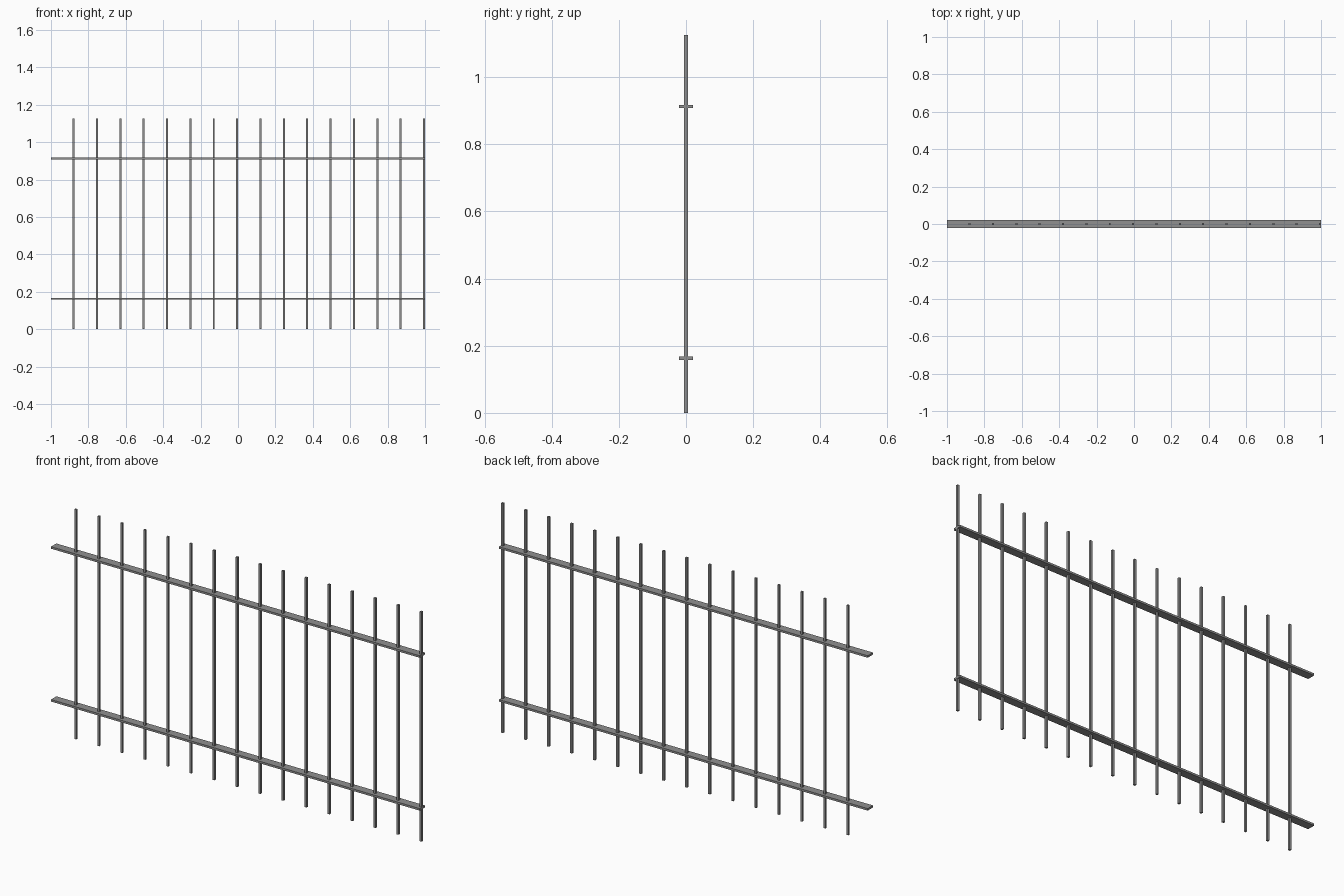
import bpy

if "Cube" in bpy.data.objects:
    bpy.data.objects.remove(bpy.data.objects["Cube"])

RAIL_Z = (0.163, 0.9125)
BAR_COUNT, FIRST_X, LAST_X = 16, -0.879, 0.9945
HEIGHT, SIDE = 1.126, 0.0105

# dark grey painted metal
metal = bpy.data.materials.new("dark_metal")
metal.diffuse_color = (0.28, 0.28, 0.28, 1)
metal.use_nodes = True
metal.node_tree.nodes["Principled BSDF"].inputs["Base Color"].default_value = metal.diffuse_color


def box(name, size, location):
    bpy.ops.mesh.primitive_cube_add(size=1, location=location)
    ob = bpy.context.object
    ob.name = name
    ob.scale = size
    bpy.ops.object.transform_apply(location=False, rotation=False, scale=True)
    ob.data.materials.append(metal)


# flat horizontal rails
for name, z in zip(("lower_rail", "upper_rail"), RAIL_Z):
    box(name, (2.0, 0.041, 0.010), (0, 0, z))

# square upright bars, passing through both rails
step = (LAST_X - FIRST_X) / (BAR_COUNT - 1)
for i in range(BAR_COUNT):
    box(f"upright_bar_{i + 1:02d}", (SIDE, SIDE, HEIGHT),
        (FIRST_X + i * step, 0, HEIGHT / 2))
